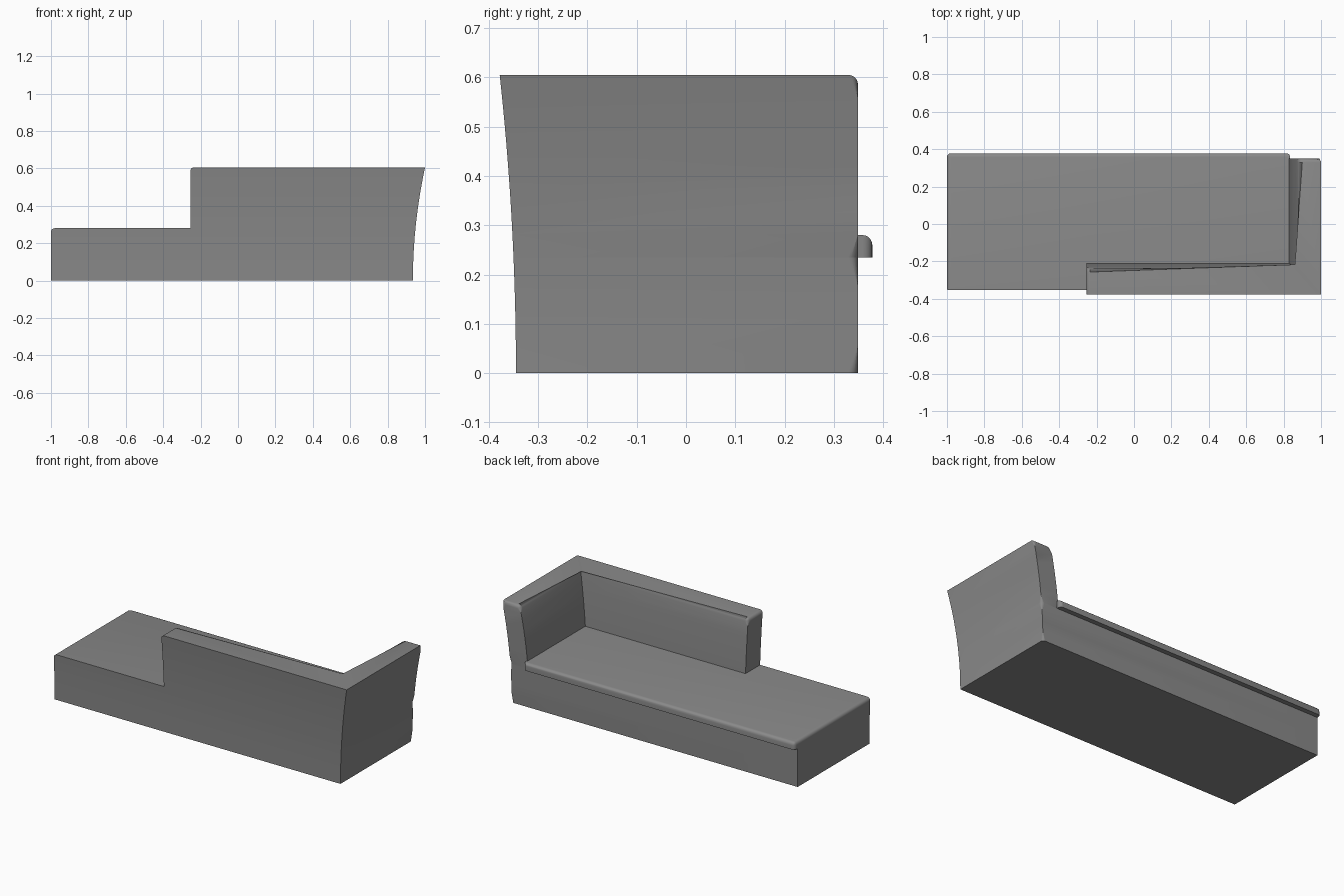
import bpy, bmesh, math

if "Cube" in bpy.data.objects:
    bpy.data.objects.remove(bpy.data.objects["Cube"])

HEIGHT = 0.605
SEAT_BOTTOM = 0.235
SEAT_TOP = 0.28

grey = bpy.data.materials.new("grey upholstery")
grey.use_nodes = True
grey.diffuse_color = (0.25, 0.25, 0.25, 1)
grey.node_tree.nodes["Principled BSDF"].inputs["Base Color"].default_value = (0.25, 0.25, 0.25, 1)


def loft(name, plan, z0, z1, levels, soft, radius):
    """Stack a plan of (x, y, lean_x, lean_y) points, leaning outward with height.
    soft(a, b) picks the edges to round."""
    bm = bmesh.new()
    rings = []
    for i in range(levels + 1):
        z = z0 + (z1 - z0) * i / levels
        t = (z / HEIGHT) ** 2
        rings.append([bm.verts.new((x + lx * t, y + ly * t, z)) for x, y, lx, ly in plan])
    n = len(plan)
    for low, high in zip(rings, rings[1:]):
        for i in range(n):
            j = (i + 1) % n
            bm.faces.new((low[i], low[j], high[j], high[i]))
    bm.faces.new(rings[-1])
    bm.faces.new(rings[0][::-1])
    edges = [e for e in bm.edges if soft(e.verts[0].co, e.verts[1].co)]
    bmesh.ops.bevel(bm, geom=edges, offset=radius, segments=5, profile=0.5, affect="EDGES")
    bmesh.ops.recalc_face_normals(bm, faces=bm.faces)
    mesh = bpy.data.meshes.new(name)
    bm.to_mesh(mesh)
    bm.free()
    mesh.materials.append(grey)
    obj = bpy.data.objects.new(name, mesh)
    bpy.context.collection.objects.link(obj)
    bpy.ops.object.select_all(action="DESELECT")
    obj.select_set(True)
    bpy.context.view_layer.objects.active = obj
    bpy.ops.object.shade_smooth_by_angle(angle=math.radians(30))
    return obj


LX, LY = 0.065, -0.033    # outward lean of the arm and the backrest
FRONT, BACK, SIDE, END = -0.345, 0.349, 0.935, -0.255


def upright(a, b):
    return abs(a.z - b.z) > 0.01


# Plinth under the seat
loft("base", [(-1, FRONT, 0, LY), (SIDE, FRONT, LX, LY), (SIDE, BACK, LX, 0), (-1, BACK, 0, 0)],
     0, SEAT_BOTTOM, 4,
     lambda a, b: upright(a, b) and a.x > 0.9 and a.y > 0, 0.02)


# Backrest and arm as one leaning L-shaped wall, rounded on its inner and end edges
def wall_soft(a, b):
    if upright(a, b):
        return (a.y > 0.3) or (a.x < -0.2 and a.y > -0.3)
    if min(a.z, b.z) < HEIGHT - 0.01:
        return False
    outer_long = max(a.y, b.y) < -0.3
    outer_side = min(a.x, b.x) > 0.95
    return not (outer_long or outer_side)


INX, INY = 0.815, -0.204
loft("backrest_and_arm",
     [(END, FRONT, 0, LY), (SIDE, FRONT, LX, LY), (SIDE, BACK, LX, 0),
      (INX, BACK, LX, 0), (INX, INY, LX, LY), (END, INY, 0, LY)],
     SEAT_BOTTOM, HEIGHT, 8, wall_soft, 0.02)


# Seat pad, overhanging the base along the sitting side
def seat_soft(a, b):
    if upright(a, b):
        return a.y > 0
    return min(a.z, b.z) > SEAT_TOP - 0.01 and (min(a.y, b.y) > 0 or max(a.x, b.x) < 0)


loft("seat_pad", [(-1, FRONT, 0, LY), (0.835, FRONT, 0, LY), (0.835, 0.378, 0, 0), (-1, 0.378, 0, 0)],
     SEAT_BOTTOM, SEAT_TOP, 1, seat_soft, 0.02)
